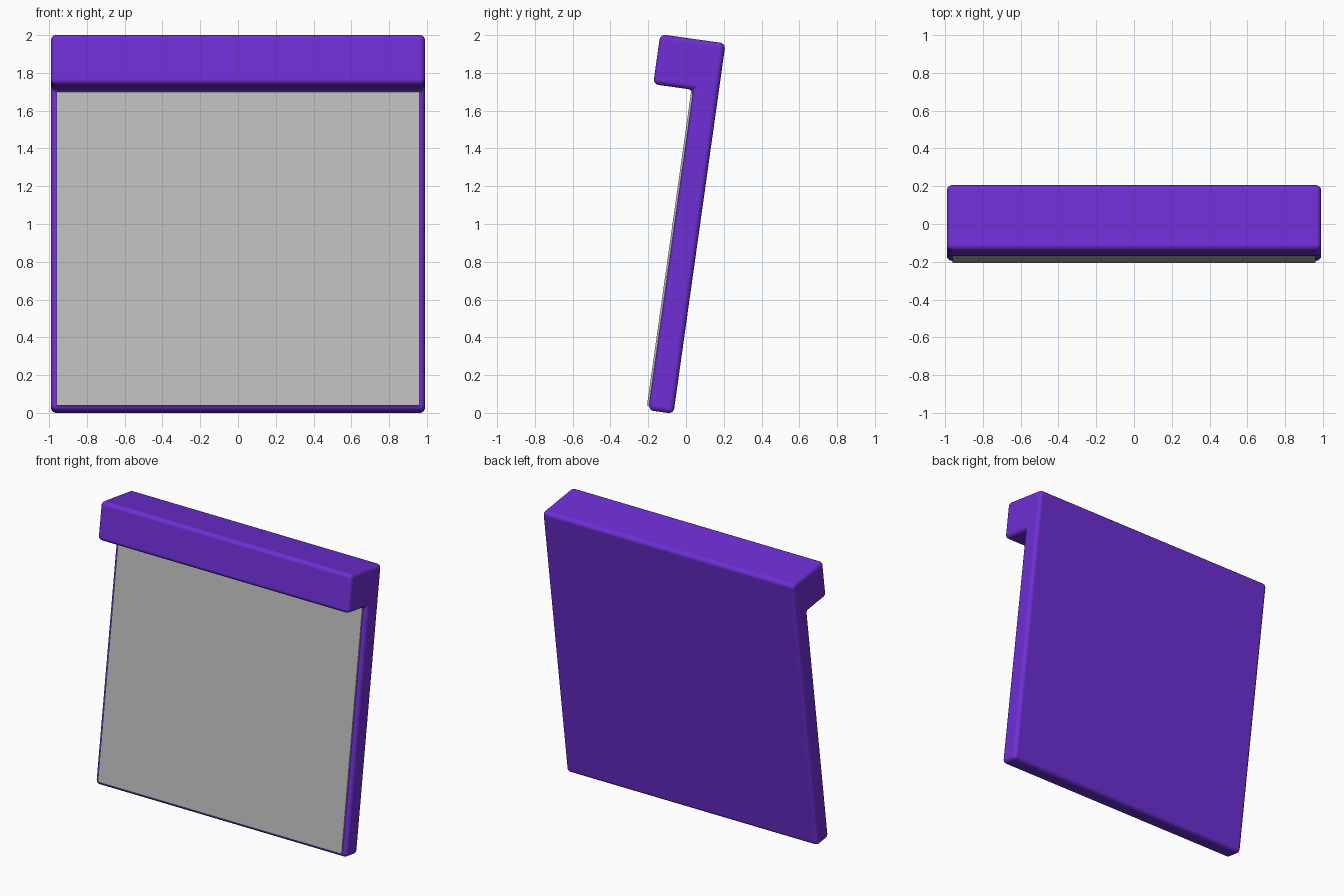
import bpy, bmesh, math
from mathutils import Matrix

if "Cube" in bpy.data.objects:
    bpy.data.objects.remove(bpy.data.objects["Cube"])

TILT = Matrix.Rotation(math.radians(-8), 4, 'X')  # whole board leans back


def material(name, rgb):
    m = bpy.data.materials.new(name)
    m.diffuse_color = (*rgb, 1)
    m.use_nodes = True
    m.node_tree.nodes["Principled BSDF"].inputs["Base Color"].default_value = m.diffuse_color
    return m


def extruded(name, profile, half_width, mat):
    """Extrude a (y, z) outline along x, then lean it back."""
    bm = bmesh.new()
    face = bm.faces.new([bm.verts.new((-half_width, y, z)) for y, z in profile])
    ext = bmesh.ops.extrude_face_region(bm, geom=[face])
    verts = [g for g in ext['geom'] if isinstance(g, bmesh.types.BMVert)]
    bmesh.ops.translate(bm, verts=verts, vec=(2 * half_width, 0, 0))
    bmesh.ops.recalc_face_normals(bm, faces=bm.faces)
    bm.transform(TILT)
    mesh = bpy.data.meshes.new(name)
    bm.to_mesh(mesh)
    bm.free()
    mesh.materials.append(mat)
    obj = bpy.data.objects.new(name, mesh)
    bpy.context.collection.objects.link(obj)
    return obj


purple = material("purple", (0.155, 0.028, 0.66))
grey = material("light grey", (0.50, 0.50, 0.50))

# Backing board with overhanging top lip
BACK, FRONT, LIP = -0.065, -0.199, -0.414
BOTTOM, LIP_BOTTOM, TOP = -0.0135, 1.699, 1.966
frame = extruded("board_with_lip", [
    (BACK, BOTTOM), (BACK, TOP), (LIP, TOP),
    (LIP, LIP_BOTTOM), (FRONT, LIP_BOTTOM), (FRONT, BOTTOM)], 0.99, purple)

# Softly rounded edges
bevel = frame.modifiers.new("rounded_edges", 'BEVEL')
bevel.width = 0.028
bevel.segments = 4
bevel.limit_method = 'ANGLE'
bevel.harden_normals = True
for p in frame.data.polygons:
    p.use_smooth = True

# Thin front panel
extruded("front_panel", [
    (FRONT + 0.001, 0.010), (FRONT + 0.001, 1.686),
    (FRONT - 0.011, 1.686), (FRONT - 0.011, 0.010)], 0.96, grey)
